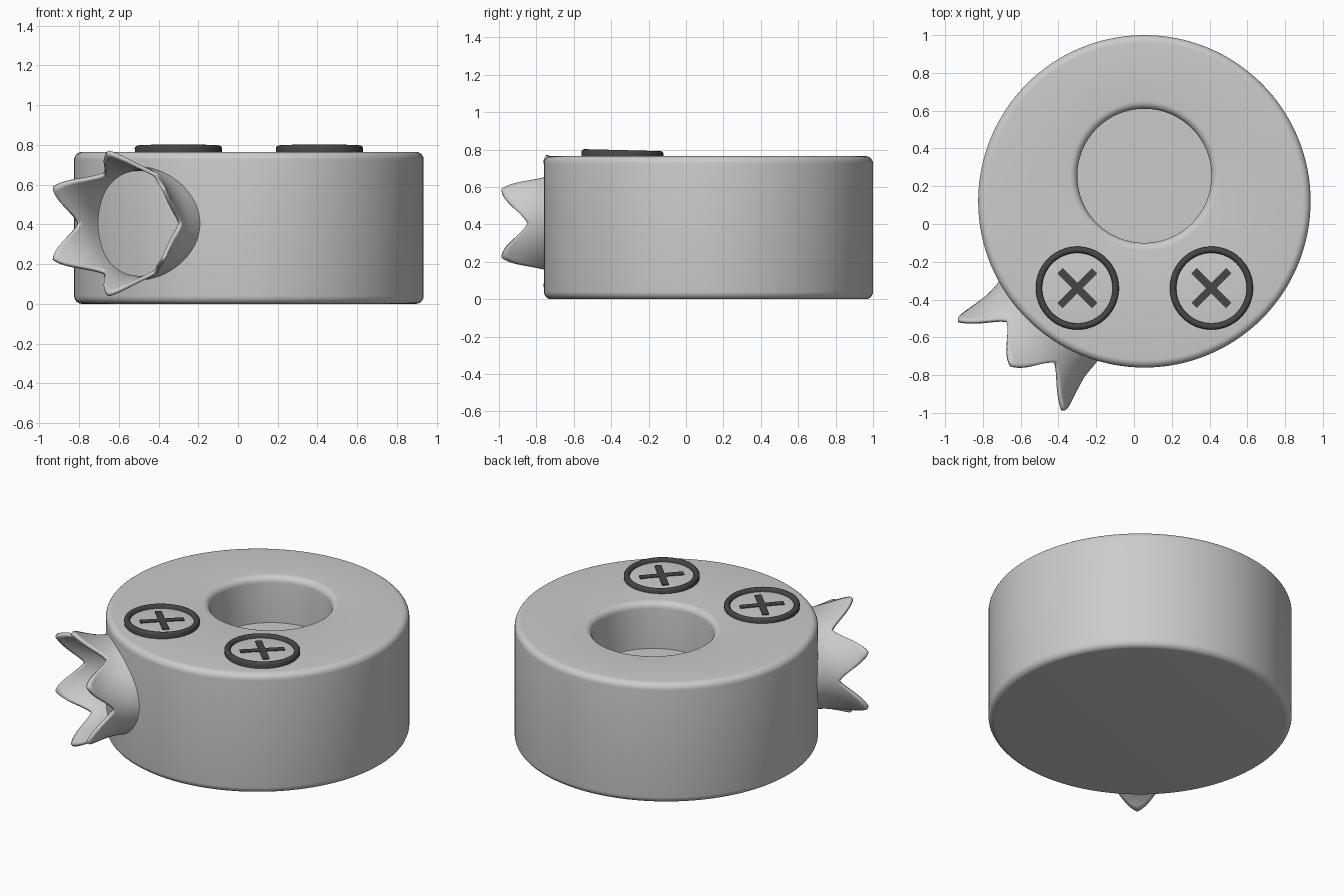
import bpy, bmesh, math
from mathutils import Vector, Matrix

cube = bpy.data.objects.get("Cube")
if cube:
    bpy.data.objects.remove(cube)


def material(name, value):
    m = bpy.data.materials.new(name)
    m.use_nodes = True
    colour = (value, value, value, 1)
    m.diffuse_color = colour
    m.node_tree.nodes["Principled BSDF"].inputs["Base Color"].default_value = colour
    return m


GREY = material("light grey", 0.6)
DARK = material("dark grey", 0.06)


def finish(name, bm, mat, angle=40):
    bmesh.ops.recalc_face_normals(bm, faces=bm.faces)
    mesh = bpy.data.meshes.new(name)
    bm.to_mesh(mesh)
    bm.free()
    mesh.materials.append(mat)
    ob = bpy.data.objects.new(name, mesh)
    bpy.context.collection.objects.link(ob)
    bpy.ops.object.select_all(action="DESELECT")
    ob.select_set(True)
    bpy.context.view_layer.objects.active = ob
    bpy.ops.object.shade_smooth_by_angle(angle=math.radians(angle))
    return ob


def bridge(bm, a, b):
    n = len(a)
    for i in range(n):
        bm.faces.new((a[i], a[(i + 1) % n], b[(i + 1) % n], b[i]))


def loft(rings, n, caps=True, closed=False):
    """Join circles given as (centre x, centre y, radius, z)."""
    bm = bmesh.new()
    loops = []
    for cx, cy, r, z in rings:
        turns = [math.tau * i / n for i in range(n)]
        loops.append([bm.verts.new((cx + r * math.cos(t), cy + r * math.sin(t), z)) for t in turns])
    for a, b in zip(loops, loops[1:]):
        bridge(bm, a, b)
    if closed:
        bridge(bm, loops[-1], loops[0])
    elif caps:
        bm.faces.new(loops[0])
        bm.faces.new(loops[-1])
    return bm


def fillet(cx, cy, r, z, size, start, steps=6):
    """Quarter-round rings about the corner centre (r, z), starting at an angle in degrees."""
    out = []
    for i in range(steps + 1):
        t = math.radians(start + 90 * i / steps)
        out.append((cx, cy, r + size * math.cos(t), z + size * math.sin(t)))
    return out


# Round body with an off-centre blind well
BX, BY, BR, TOP, EDGE = 0.055, 0.12, 0.88, 0.765, 0.04
WELL_Y, WELL_R, FLOOR = 0.255, 0.355, 0.47
rings = fillet(BX, BY, BR - EDGE, EDGE, EDGE, -90)
rings += fillet(BX, BY, BR - EDGE, TOP - EDGE, EDGE, 0)
rings += fillet(BX, WELL_Y, WELL_R + EDGE, TOP - EDGE, EDGE, 90)
rings.append((BX, WELL_Y, WELL_R, FLOOR))
finish("body", loft(rings, 128), GREY)

# Flared crown with six points, set into the side of the body
OUT = Vector((-0.65, -0.76, 0)).normalized()
SIDE = Vector((-OUT.y, OUT.x, 0))
CENTRE = Vector((-0.65, -0.745, 0.405))
N, ROWS, DEEP, NOTCH = 144, 14, -0.40, 0.16


def crown_point(t, s):
    flare = max(0, (s + 0.24) / 0.24)
    wide = 0.335 + 0.095 * flare ** 2
    tall = 0.285 + 0.082 * flare ** 2
    return CENTRE + OUT * s + SIDE * wide * math.cos(t) + Vector((0, 0, tall * math.sin(t)))


bm = bmesh.new()
loops = [[] for _ in range(ROWS + 1)]
for i in range(N):
    t = math.tau * i / N
    d = abs((i / N * 6) % 1 - 0.5) * 2
    rim = -NOTCH * (0.5 * d + 0.25 * (1 - math.cos(math.pi * d)))
    for k in range(ROWS + 1):
        loops[k].append(bm.verts.new(crown_point(t, DEEP + (rim - DEEP) * k / ROWS)))
for a, b in zip(loops, loops[1:]):
    bridge(bm, a, b)
crown = finish("spiked_crown", bm, GREY, 50)
shell = crown.modifiers.new("thickness", "SOLIDIFY")
shell.thickness = 0.02
shell.offset = -1

# Two screw-head buttons, tilted slightly backwards
for name, x in (("right", -0.30), ("left", 0.41)):
    place = Matrix.Translation((x, -0.34, TOP)) @ Matrix.Rotation(math.radians(-1.5), 4, "X")

    ring = [(0, 0, r, z) for r, z in
            ((0.218, -0.02), (0.22, 0.02), (0.214, 0.029), (0.205, 0.032),
             (0.194, 0.030), (0.187, 0.022), (0.185, -0.02))]
    ob = finish(name + "_button_ring", loft(ring, 64, closed=True), DARK)
    ob.matrix_world = place

    face = [(0, 0, r, z) for r, z in ((0.19, -0.01), (0.19, 0.010), (0.15, 0.014), (0.08, 0.016))]
    ob = finish(name + "_button_face", loft(face, 64), GREY)
    ob.matrix_world = place

    # Cross plate made of two diagonal bars
    bm = bmesh.new()
    for turn in (45, 135):
        m = Matrix.Rotation(math.radians(turn), 4, "Z") @ Matrix.Translation((0, 0, 0.016))
        bmesh.ops.create_cube(bm, size=1, matrix=m @ Matrix.Diagonal((0.26, 0.04, 0.008, 1)))
    ob = finish(name + "_button_cross", bm, DARK)
    ob.matrix_world = place
